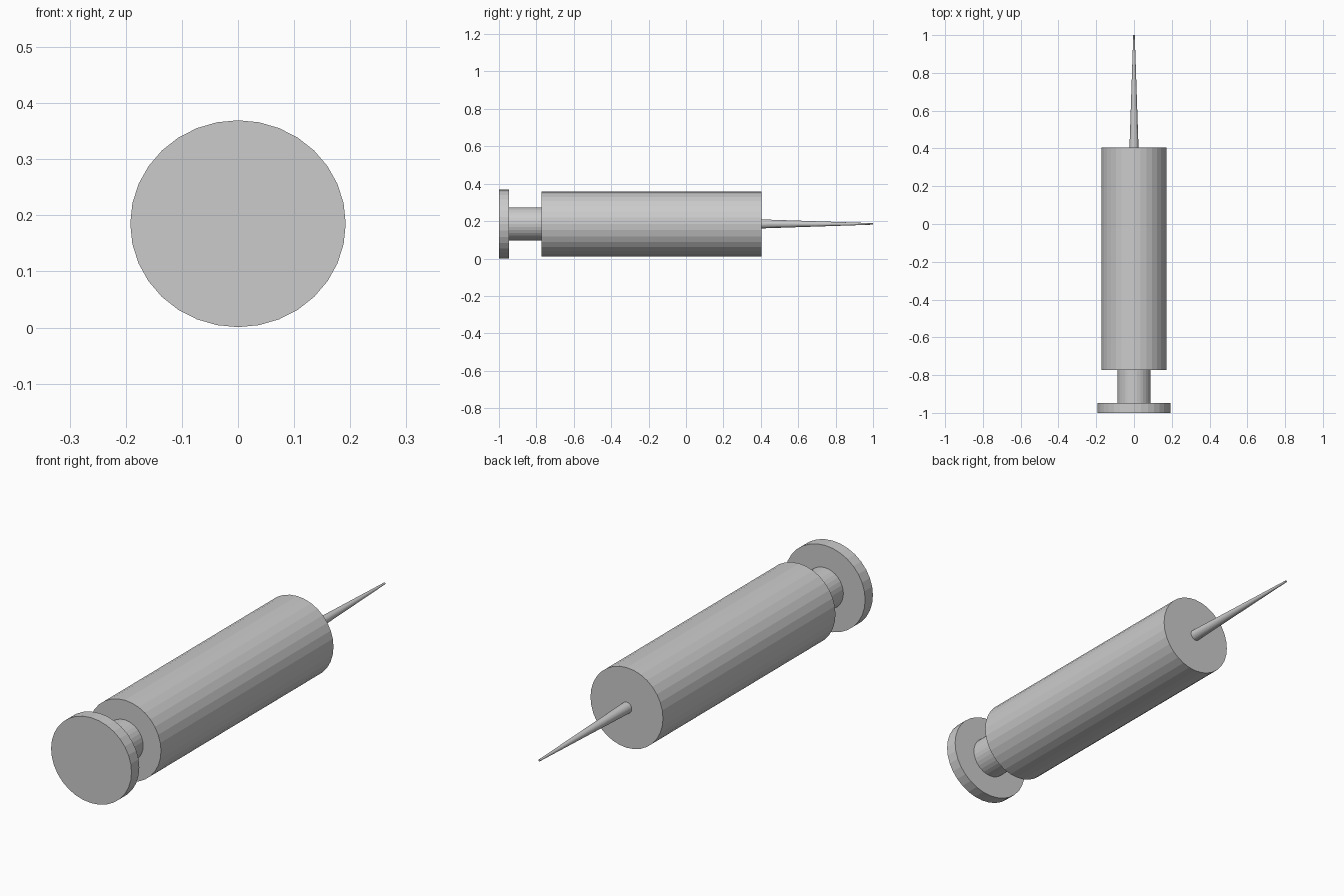
import bpy
import math

if "Cube" in bpy.data.objects:
    bpy.data.objects.remove(bpy.data.objects["Cube"])

AXIS_Z = 0.185


def rod(name, y0, y1, r0, r1, squash=1.0):
    """Flat-shaded capped 32-sided cylinder or cone along y, from y0 to y1."""
    bpy.ops.mesh.primitive_cone_add(
        vertices=32, radius1=r0, radius2=r1, depth=y1 - y0,
        location=(0, (y0 + y1) / 2, AXIS_Z),
        rotation=(-math.pi / 2, 0, 0))
    ob = bpy.context.object
    ob.name = name
    ob.scale.y = squash  # local y is world z after the rotation
    return ob


# Thumb disc, slightly wider than tall
rod("thumb_disc", -1.0, -0.947, 0.192, 0.192, 0.96)
# Plunger shaft between disc and barrel
rod("plunger_shaft", -0.947, -0.772, 0.088, 0.088)
# Main barrel
rod("barrel", -0.772, 0.404, 0.173, 0.173)
# Tapered needle
rod("needle", 0.404, 1.0, 0.024, 0.004)
